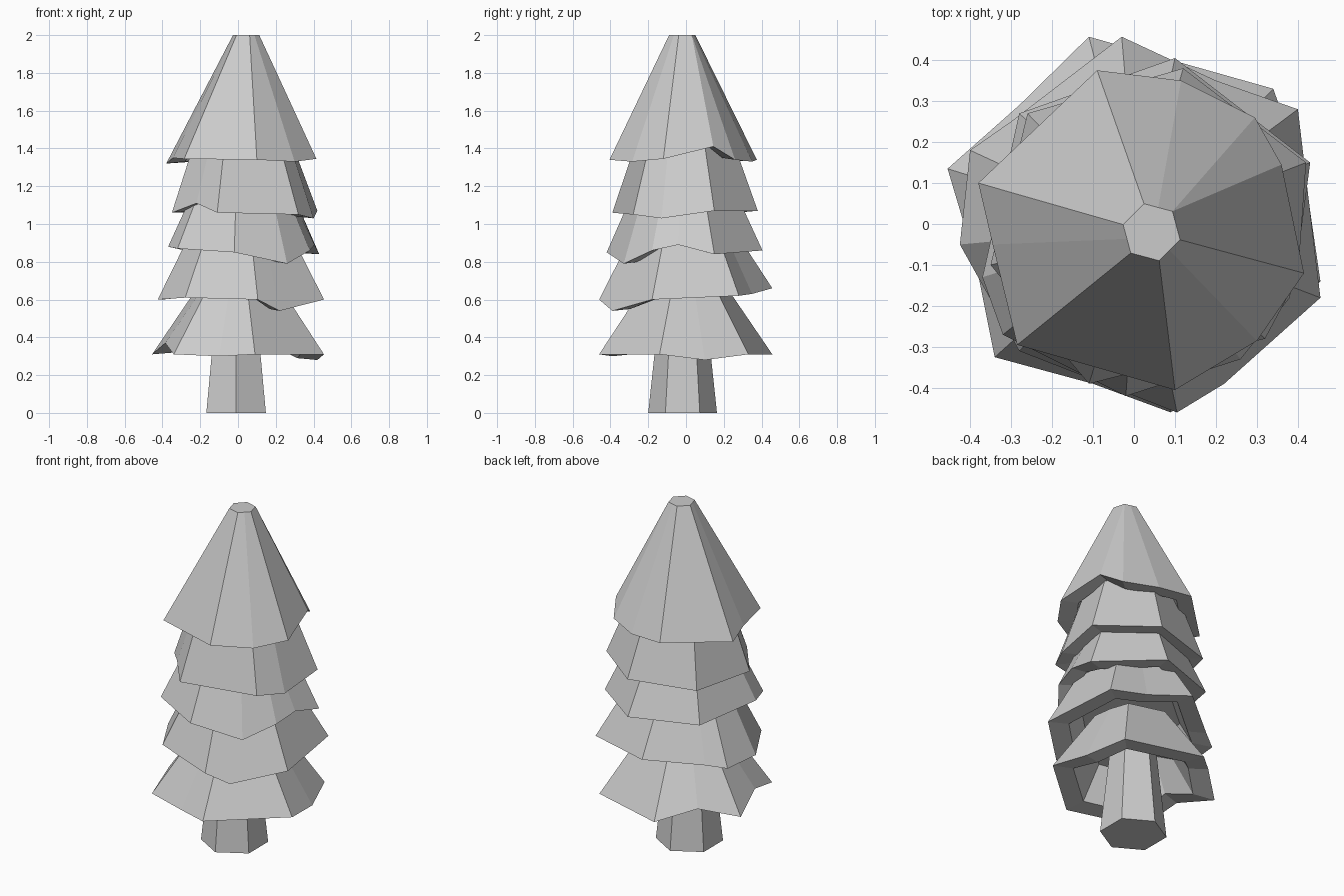
import bpy, bmesh
from math import sin, cos, radians

CX, CY = 0.01, -0.01  # tree axis


def make_object(name, rings):
    """Loft a list of equally sized vertex rings and cap both ends."""
    bm = bmesh.new()
    rows = [[bm.verts.new(p) for p in ring] for ring in rings]
    n = len(rows[0])
    for a, b in zip(rows, rows[1:]):
        for i in range(n):
            j = (i + 1) % n
            bm.faces.new((a[i], a[j], b[j], b[i]))
    bm.faces.new(rows[0])
    bm.faces.new(rows[-1])
    bmesh.ops.remove_doubles(bm, verts=bm.verts, dist=0.0005)
    bmesh.ops.recalc_face_normals(bm, faces=bm.faces)
    me = bpy.data.meshes.new(name)
    bm.to_mesh(me)
    bm.free()
    ob = bpy.data.objects.new(name, me)
    bpy.context.collection.objects.link(ob)
    return ob


def scaled(rim, f, z=None, dz=0.0):
    return [(CX + (x - CX) * f, CY + (y - CY) * f, pz + dz if z is None else z)
            for x, y, pz in rim]


def hexagon(cx, cy, r, z, angles):
    # odd multiples halfway between corners lie on the hexagon's edges
    pts = []
    for a in angles:
        rr = r if (a - 45) % 60 == 0 else r * cos(radians(30))
        pts.append((cx + rr * cos(radians(a)), cy + rr * sin(radians(a)), z))
    return pts


def tier(name, rim, top, depth, inner=0.75, ceiling=0.6):
    """Hollow skirt of branches: ceiling, inner wall, rim underside, outside."""
    make_object(name, [scaled(rim, ceiling, dz=depth), scaled(rim, inner, dz=0.01),
                       rim, top])


# trunk
def trunk_ring(r, z):
    return [(-0.01 + r * cos(radians(30 + 60 * i)),
             -0.018 + r * sin(radians(30 + 60 * i)), z) for i in range(6)]


make_object("trunk", [trunk_ring(0.182, 0), trunk_ring(0.15, 0.3), trunk_ring(0.12, 0.58)])

# branch tiers, bottom to top (rim points counter-clockwise)
rim1 = [(-0.34, -0.325, .31), (-0.1, -0.39, .30), (0.09, -0.46, .31), (0.455, -0.14, .31),
        (0.42, 0.1, .28), (0.34, 0.33, .31), (-0.11, 0.457, .31), (-0.28, 0.29, .37),
        (-0.455, 0.135, .31), (-0.385, -0.1, .37)]
tier("branches_1", rim1, scaled(rim1, 0.46, 0.68), 0.2, 0.74, 0.5)

rim2 = [(-0.28, -0.31, .61), (0.105, -0.46, .60), (0.22, -0.39, .54), (0.455, -0.18, .60),
        (0.40, 0.28, .62), (0.2, 0.35, .63), (-0.03, 0.457, .66), (-0.3, 0.25, .62),
        (-0.4, 0.18, .60), (-0.425, -0.05, .60)]
tier("branches_2", rim2, scaled(rim2, 0.65, 0.91), 0.12)

rim3 = [(-0.02, -0.42, .85), (0.26, -0.33, .79), (0.38, -0.18, .86), (0.405, -0.04, .89),
        (0.43, 0.15, .84), (0.1, 0.405, .86), (-0.28, 0.27, .86), (-0.37, -0.13, .88),
        (-0.32, -0.27, .87)]
tier("branches_3", rim3, scaled(rim3, 0.70, 1.13), 0.12)

rim4 = [(-0.11, -0.39, 1.06), (0.32, -0.28, 1.05), (0.40, -0.13, 1.03), (0.42, 0.15, 1.07),
        (0.12, 0.38, 1.07), (-0.26, 0.27, 1.06), (-0.35, -0.1, 1.06), (-0.22, -0.26, 1.11)]
tier("branches_4", rim4, scaled(rim4, 0.68, 1.42), 0.12)

# treetop with a blunt six-sided tip
rim5 = [(-0.285, -0.295, 1.345), (0.1, -0.405, 1.34), (0.3, -0.285, 1.33), (0.415, -0.12, 1.345),
        (0.36, 0.145, 1.41), (0.295, 0.26, 1.34), (0.115, 0.35, 1.33), (-0.09, 0.375, 1.34),
        (-0.38, 0.1, 1.32), (-0.345, -0.05, 1.35)]
tip = hexagon(0.043, -0.02, 0.072, 2.0,
              [-135, -75, -45, -15, 45, 45, 75, 105, 165, 195])
tier("treetop", rim5, tip, 0.12)
